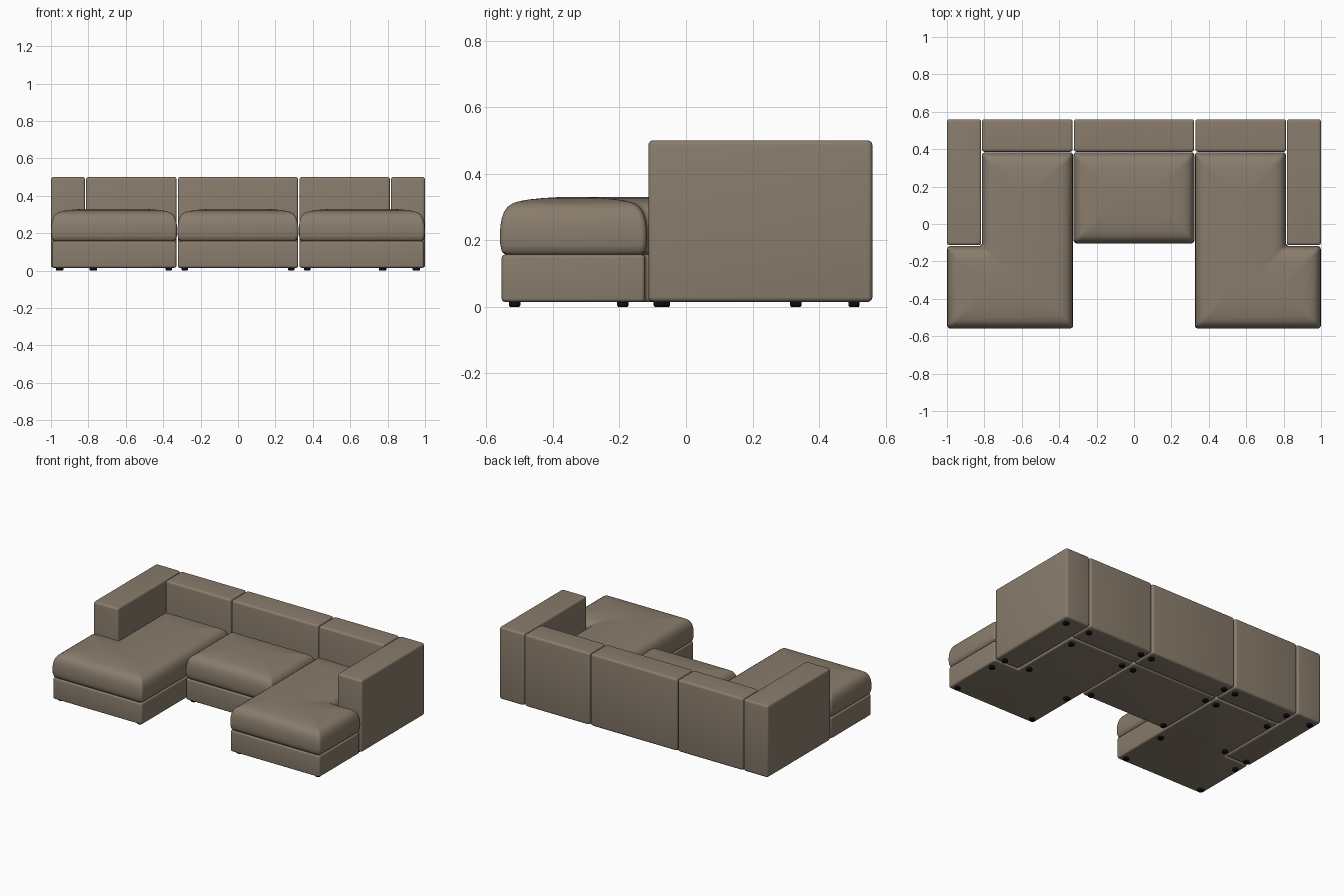
import bpy
import bmesh
from math import radians, sin, cos, pi
from mathutils import Vector

cube = bpy.data.objects.get("Cube")
if cube:
    bpy.data.objects.remove(cube, do_unlink=True)


def material(name, colour):
    mat = bpy.data.materials.new(name)
    mat.use_nodes = True
    mat.diffuse_color = colour
    node = mat.node_tree.nodes["Principled BSDF"]
    node.inputs["Base Color"].default_value = colour
    node.inputs["Roughness"].default_value = 0.8
    return mat


FABRIC = material("taupe fabric", (0.25, 0.203, 0.15, 1))
BLACK = material("black plastic", (0.005, 0.005, 0.005, 1))


def outline(corners, inset, radius, steps=5):
    """Inset a counter-clockwise right-angled outline and round its corners."""
    points = []
    for i, corner in enumerate(corners):
        p = Vector(corner)
        a = (p - Vector(corners[i - 1])).normalized()
        b = (Vector(corners[(i + 1) % len(corners)]) - p).normalized()
        turn = 1 if a.cross(b) > 0 else -1
        p += (b - a) * inset * turn
        centre = p + (b - a) * radius
        for k in range(steps + 1):
            t = k / steps * pi / 2
            points.append(centre + (a * sin(t) - b * cos(t)) * radius)
    return points


def loft(name, corners, profile, radius, mat=FABRIC):
    """Stack inset outlines given as (inset, height) into a closed solid."""
    bm = bmesh.new()
    rings = [[bm.verts.new((p.x, p.y, z)) for p in outline(corners, inset, radius)]
             for inset, z in profile]
    n = len(rings[0])
    for low, high in zip(rings, rings[1:]):
        for i in range(n):
            j = (i + 1) % n
            bm.faces.new((low[i], low[j], high[j], high[i]))
    bm.faces.new(rings[0][::-1])
    bm.faces.new(rings[-1])
    bmesh.ops.recalc_face_normals(bm, faces=bm.faces)
    mesh = bpy.data.meshes.new(name)
    bm.to_mesh(mesh)
    bm.free()
    mesh.materials.append(mat)
    obj = bpy.data.objects.new(name, mesh)
    bpy.context.collection.objects.link(obj)
    bpy.ops.object.select_all(action="DESELECT")
    obj.select_set(True)
    bpy.context.view_layer.objects.active = obj
    bpy.ops.object.shade_smooth_by_angle(angle=radians(40))
    return obj


def rect(x0, x1, y0, y1):
    return [(x0, y0), (x1, y0), (x1, y1), (x0, y1)]


def mirrored(corners):
    return [(-x, y) for x, y in reversed(corners)]


def block_profile(z0, z1, r):
    """Vertical sides with a rounded edge at the bottom and top."""
    angles = [k * pi / 8 for k in range(5)]
    low = [(r - r * sin(t), z0 + r - r * cos(t)) for t in angles]
    high = [(r - r * cos(t), z1 - r + r * sin(t)) for t in angles]
    return low + high


TALL = block_profile(0.015, 0.5, 0.014)
BASE = block_profile(0.015, 0.157, 0.01)
PILLOW = [(0.016, 0.157), (0.006, 0.165), (0.001, 0.185), (0, 0.21), (0.001, 0.24),
          (0.005, 0.265), (0.012, 0.285), (0.022, 0.3), (0.038, 0.311),
          (0.06, 0.318), (0.09, 0.323), (0.13, 0.327), (0.18, 0.33)]


def chaise(gap):
    """L-shaped outline that wraps around the front of the armrest."""
    g = gap
    return [(0.324 + g, -0.56 + g), (1 - g, -0.56 + g), (1 - g, -0.117 - g),
            (0.814 - g, -0.117 - g), (0.814 - g, 0.384 - g), (0.324 + g, 0.384 - g)]


# Middle seat
loft("middle_backrest", rect(-0.322, 0.322, 0.386, 0.56), TALL, 0.014)
loft("middle_base", rect(-0.322, 0.322, -0.098, 0.382), BASE, 0.012)
loft("middle_cushion", rect(-0.323, 0.323, -0.104, 0.383), PILLOW, 0.018)

# Matching chaises, backrests and armrests on both sides
for side, flip in (("left", lambda c: c), ("right", mirrored)):
    loft(side + "_armrest", flip(rect(0.817, 1, -0.113, 0.56)), TALL, 0.014)
    loft(side + "_backrest", flip(rect(0.328, 0.813, 0.386, 0.56)), TALL, 0.014)
    loft(side + "_chaise_base", flip(chaise(0.006)), BASE, 0.012)
    loft(side + "_chaise_cushion", flip(chaise(0.001)), PILLOW, 0.018)

# Small round feet
FEET = [(0.957, 0.505), (0.777, 0.505), (0.37, 0.505), (0.285, 0.505),
        (0.77, 0.33), (0.37, 0.33), (0.285, 0.33),
        (0.95, -0.08), (0.77, -0.065), (0.285, -0.065),
        (0.957, -0.19), (0.37, -0.19), (0.957, -0.515), (0.37, -0.515)]
for x, y in FEET:
    for side, s in (("left", 1), ("right", -1)):
        r = 0.017
        loft(side + "_foot", rect(s * x - r, s * x + r, y - r, y + r),
             [(0.003, 0), (0, 0.004), (0, 0.018)], 0.0135, BLACK)
